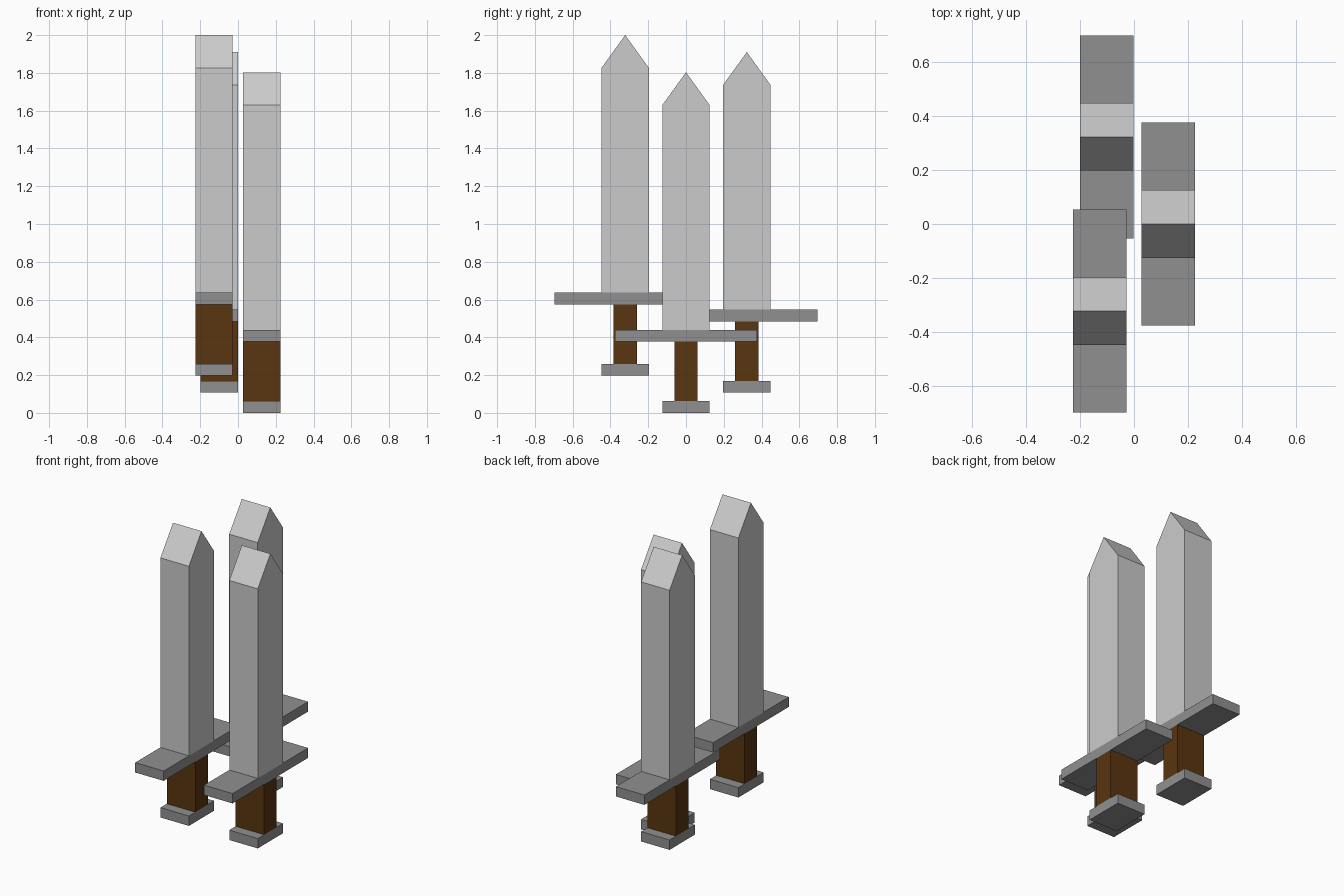
import bpy, bmesh

if "Cube" in bpy.data.objects:
    bpy.data.objects.remove(bpy.data.objects["Cube"])

WIDTH = 0.198  # thickness of every part along x


def material(name, color):
    m = bpy.data.materials.new(name)
    m.diffuse_color = (*color, 1)
    m.use_nodes = True
    m.node_tree.nodes["Principled BSDF"].inputs["Base Color"].default_value = m.diffuse_color
    return m


dark_metal = material("dark_metal", (0.28, 0.28, 0.28))
leather = material("brown_leather", (0.10, 0.035, 0.005))


def extrude_profile(name, profile, origin, mat=None):
    """Extrude a (y, z) outline along x, centred on the origin."""
    bm = bmesh.new()
    face = bm.faces.new([bm.verts.new((-WIDTH / 2, y, z)) for y, z in profile])
    new = bmesh.ops.extrude_face_region(bm, geom=[face])["geom"]
    bmesh.ops.translate(bm, vec=(WIDTH, 0, 0),
                        verts=[g for g in new if isinstance(g, bmesh.types.BMVert)])
    bmesh.ops.recalc_face_normals(bm, faces=bm.faces)
    mesh = bpy.data.meshes.new(name)
    bm.to_mesh(mesh)
    bm.free()
    if mat:
        mesh.materials.append(mat)
    ob = bpy.data.objects.new(name, mesh)
    ob.location = origin
    bpy.context.collection.objects.link(ob)


def slab(half, z0, z1):
    return [(-half, z0), (half, z0), (half, z1), (-half, z1)]


def sword(prefix, origin):
    extrude_profile(prefix + "_pommel", slab(0.125, 0, 0.062), origin, dark_metal)
    extrude_profile(prefix + "_grip", slab(0.062, 0.062, 0.378), origin, leather)
    extrude_profile(prefix + "_crossguard", slab(0.375, 0.378, 0.44), origin, dark_metal)
    # Blade with a pointed tip
    blade = [(-0.125, 0.44), (0.125, 0.44), (0.125, 1.63), (0, 1.803), (-0.125, 1.63)]
    extrude_profile(prefix + "_blade", blade, origin)


# Three swords, staggered in position and height
for prefix, origin in (
    ("front_sword", (-0.127, -0.322, 0.197)),
    ("middle_sword", (0.126, 0, 0)),
    ("back_sword", (-0.1, 0.322, 0.107)),
):
    sword(prefix, origin)
